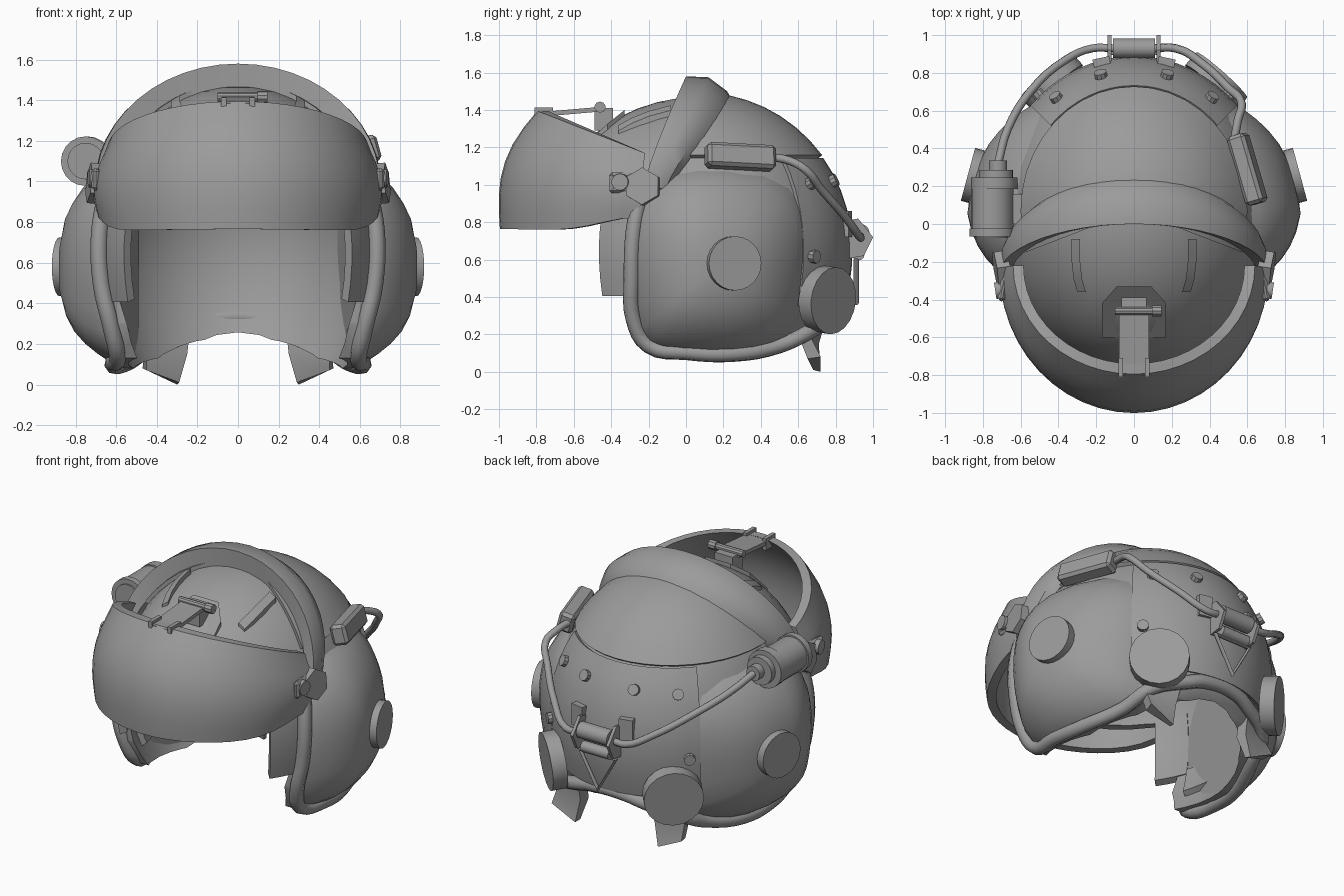
import bpy, bmesh
from math import sin, cos, sqrt, radians as R
from mathutils import Vector, Matrix

if "Cube" in bpy.data.objects:
    bpy.data.objects.remove(bpy.data.objects["Cube"])

RX, YC, ZC, RB, RF = 0.73, 0.07, 0.65, 0.8, 0.86
grey = bpy.data.materials.new('dark_grey')
grey.diffuse_color = (0.33, 0.33, 0.33, 1)
grey.use_nodes = True
grey.node_tree.nodes["Principled BSDF"].inputs["Base Color"].default_value = grey.diffuse_color

def surf(az, el, k=1.0):
    """Point on the skull surface; az measured from the back, el upward (degrees)."""
    a, e = R(az), R(el)
    return Vector((k*RX*sin(a)*cos(e), YC + k*(RB if cos(a) > 0 else RF)*cos(a)*cos(e),
                   ZC + k*(0.82 if e > 0 else 0.95)*sin(e)))

def shell_x(y, z):
    dy = (y-YC)/(RB if y > YC else RF)
    dz = (z-ZC)/(0.82 if z > ZC else 0.95)
    return RX*sqrt(max(0, 1-dy*dy-dz*dz))

def finish(name, bm, angle=35, recalc=True):
    if recalc:
        bmesh.ops.recalc_face_normals(bm, faces=bm.faces)
    me = bpy.data.meshes.new(name)
    bm.to_mesh(me); bm.free()
    ob = bpy.data.objects.new(name, me)
    bpy.context.collection.objects.link(ob)
    smooth(ob, angle)
    return ob

def select(ob):
    bpy.ops.object.select_all(action='DESELECT')
    ob.select_set(True)
    bpy.context.view_layer.objects.active = ob

def smooth(ob, angle=35):
    select(ob)
    ob.data.materials.clear()
    ob.data.materials.append(grey)
    bpy.ops.object.shade_smooth_by_angle(angle=R(angle))

def loft(name, loops, angle=35):
    """Skin closed loops of equal length."""
    bm = bmesh.new()
    rows = [[bm.verts.new(p) for p in l] for l in loops]
    n = len(rows[0])
    for a, b in zip(rows, rows[1:]):
        for i in range(n):
            bm.faces.new((a[i], a[(i+1) % n], b[(i+1) % n], b[i]))
    bm.faces.new(rows[0]); bm.faces.new(rows[-1])
    return finish(name, bm, angle)

def patch(name, az0, az1, lo, hi, k0, k1, nu=16, nv=6):
    """Thick panel lying on the skull surface."""
    loops = []
    for i in range(nu+1):
        az = az0+(az1-az0)*i/nu
        els = [lo+(hi-lo)*j/nv for j in range(nv+1)]
        loops.append([surf(az, e, k1) for e in els]+[surf(az, e, k0) for e in reversed(els)])
    return loft(name, loops)

def cyl(name, p, axis, r, d, n=20):
    bm = bmesh.new()
    m = Matrix.Translation(p) @ Vector(axis).to_track_quat('Z', 'Y').to_matrix().to_4x4()
    bmesh.ops.create_cone(bm, cap_ends=True, segments=n, radius1=r, radius2=r, depth=d, matrix=m)
    return finish(name, bm)

def box(name, p, size, rot=(0, 0, 0), bevel=0.0):
    bm = bmesh.new()
    bmesh.ops.create_cube(bm, size=1)
    bmesh.ops.scale(bm, vec=size, verts=bm.verts)
    if bevel:
        bmesh.ops.bevel(bm, geom=bm.edges[:], offset=bevel, segments=1, affect='EDGES')
    for ax, a in zip('XYZ', rot):
        bmesh.ops.rotate(bm, matrix=Matrix.Rotation(R(a), 3, ax), verts=bm.verts)
    bmesh.ops.translate(bm, vec=p, verts=bm.verts)
    return finish(name, bm)

def tube(name, pts, r, kind='BEZIER', cyclic=False):
    cu = bpy.data.curves.new(name, 'CURVE')
    cu.dimensions, cu.bevel_depth, cu.bevel_resolution, cu.resolution_u, cu.use_fill_caps = '3D', r, 2, 4, True
    sp = cu.splines.new(kind)
    dots = sp.bezier_points if kind == 'BEZIER' else sp.points
    dots.add(len(pts)-1)
    for b, p in zip(dots, pts):
        if kind == 'BEZIER':
            b.co, b.handle_left_type, b.handle_right_type = p, 'AUTO', 'AUTO'
        else:
            b.co = (*p, 1)
    sp.use_cyclic_u = cyclic
    ob = bpy.data.objects.new(name, cu)
    bpy.context.collection.objects.link(ob)
    select(ob)
    bpy.ops.object.convert(target='MESH')
    smooth(bpy.context.view_layer.objects.active, 50)

# Skull shell: hollow ellipsoid (inner faces flipped) cut by a side-view profile
bm = bmesh.new()
for k in (0.94, 1.0):
    for v in bmesh.ops.create_uvsphere(bm, u_segments=36, v_segments=24, radius=1)['verts']:
        x, y, z = v.co
        v.co = (k*RX*x, YC+k*(RB if y > 0 else RF)*y, ZC+k*(0.82 if z > 0 else 0.95)*z)
    if k < 1:
        bmesh.ops.reverse_faces(bm, faces=bm.faces[:])
shell = finish('skull_shell', bm, recalc=False)
cut = [(-1.3, 0.82), (-0.45, 0.82), (-0.28, 0.8), (-0.3, 0.3), (-0.22, 0.13), (0.2, 0.08), (0.5, 0.13),
       (0.7, 0.22), (0.84, 0.34), (1.1, 0.36), (1.1, -0.6), (-1.3, -0.6)]
cutter = loft('opening_cutter', [[(x, y, z) for y, z in cut] for x in (-1.2, 1.2)])
cutter.hide_render = True
mod = shell.modifiers.new('cut', 'BOOLEAN')
mod.operation, mod.object = 'DIFFERENCE', cutter
select(shell)
bpy.ops.object.modifier_apply(modifier='cut')
bpy.data.objects.remove(cutter)
smooth(shell)

# Rubber edge trim round cheeks and nape
side = [(-0.24, 0.95), (-0.28, 0.75), (-0.29, 0.5), (-0.28, 0.28), (-0.2, 0.14), (0, 0.105), (0.25, 0.095), (0.5, 0.14)]
half = [(shell_x(y, z)+0.02, y, z) for y, z in side] + [(0.43, 0.67, 0.22), (0.24, 0.77, 0.29), (0.12, 0.8, 0.325)]
tube('edge_trim', half+[(-x, y, z) for x, y, z in reversed(half)], 0.043)

# Raised skull panels
patch('crown_cover', -108, 108, 37, 86, 0.98, 1.03, 24, 7)
patch('rear_plate', -47, 47, -18, 36, 0.98, 1.025, 16, 8)

# Crown band
band = []
for i in range(25):
    a = R(-90+180*i/24)
    s, c = sin(a), cos(a)
    yf = -0.23+0.23*c**1.2
    band.append([(0.64*s, yf, 0.93+0.49*c), (0.70*s, yf, 0.98+0.60*c), (0.705*s, yf+0.07+0.05*c, 0.98+0.595*c),
                 (0.68*s, yf+0.12+0.1*c, 0.98+0.52*c), (0.64*s, yf+0.13+0.13*c, 0.96+0.47*c)])
loft('crown_band', band)

# Raised visor
def visor_pt(a, v, t):
    s, c = sin(a), cos(a)
    b = 0.045*sin(3.1416*min(1, v*1.05))
    low = 0.745+0.02*c+0.08*abs(s)**14
    return ((0.69-0.05*v+b-t)*s, -0.25+0.03*v-(0.745-0.17*v**3+b*0.5-t)*c, low+(1.17+0.225*c-low)*v)
vis = []
for i in range(25):
    a = R(-90+180*i/24)
    vs = [j/7 for j in range(8)]
    vis.append([visor_pt(a, v, 0) for v in vs]+[visor_pt(a, v, 0.055) for v in reversed(vs)])
loft('visor', vis)

# Visor latch on the brow
def dome_z(x, y):
    return ZC+0.82*sqrt(1-(x/RX)**2-((y-YC)/RF)**2)
pl = [(-.17, -.6), (.17, -.6), (.17, -.42), (.09, -.33), (-.09, -.33), (-.17, -.42)]
loft('latch_plate', [[(x, y, dome_z(x, y)+h) for x, y in pl] for h in (-0.03, 0.03)])
box('latch_arm', (0, -0.62, 1.39), (0.16, 0.36, 0.025), (5, 0, 0))
box('latch_block', (0, -0.44, 1.35), (0.13, 0.1, 0.12))
cyl('latch_barrel', (0.02, -0.46, 1.415), (1, 0, 0), 0.022, 0.24, 10)
cyl('latch_knob', (0.12, -0.46, 1.415), (1, 0, 0), 0.03, 0.05, 10)
for x in (-0.07, 0.07):
    box('latch_claw', (x, -0.76, 1.375), (0.025, 0.1, 0.075))

# Ear outline (side view), corner-cut once
outline = [(-0.26, 0.9), (-0.12, 1.05), (0.12, 1.09), (0.52, 1.04), (0.66, 0.82), (0.63, 0.5), (0.6, 0.2),
           (0.42, 0.12), (0.2, 0.09), (-0.1, 0.1), (-0.25, 0.17), (-0.28, 0.4), (-0.29, 0.65)]
soft = []
for p, q in zip(outline, outline[1:]+outline[:1]):
    soft += [tuple(p[i]*(1-f)+q[i]*f for i in (0, 1)) for f in (0.25, 0.75)]

for s in (-1, 1):
    # Ear bulge with round cap
    rings = []
    for t in (0.08, 0.3, 0.5, 0.65, 0.78, 0.88, 0.95, 1.0):
        ring = []
        for y, z in soft:
            h = (1-t**2.6)**0.78
            yy, x0 = 0.2+(y-0.2)*t, shell_x(y, z)-0.01
            top = 0.89-0.22*max(0, yy-0.06)
            ring.append((s*(x0+(top-x0)*h), yy, 0.57+(z-0.57)*t))
        rings.append(ring)
    loft('ear_bulge', rings)
    cyl('ear_cap', (s*0.85, 0.255, 0.58), (s*0.96, 0.26, 0), 0.145, 0.06, 24)
    # Visor pivot
    cyl('pivot_bracket', (s*0.70, -0.23, 0.99), (s, -0.15, 0.1), 0.1, 0.07, 6)
    box('pivot_tab', (s*0.69, -0.33, 1.01), (0.04, 0.16, 0.11), (0, 0, s*10), 0.015)
    cyl('pivot_knob', (s*0.71, -0.35, 1.015), (s, -0.15, 0), 0.045, 0.05, 14)
    # Brow strips
    loft('brow_strip', [[(s*(x+dx), y, dome_z(x, y)+h) for x, h in
                         ((0.265, -0.02), (0.265, 0.025), (0.31, 0.02), (0.31, -0.02))]
                        for y, dx in ((-0.08, 0.02), (-0.2, 0.02), (-0.29, 0.01), (-0.36, -0.01))])
    # Inner cheek pads
    patch('temple_pad', s*113, s*129, -15, 14, 0.93, 0.99, 5, 5)
    patch('cheek_pad', s*96, s*112, -28, -15, 0.89, 0.95, 5, 4)
    # Nape discs and straps
    cyl('nape_disc', (s*0.435, 0.755, 0.385), (s*0.66, 0.74, -0.1), 0.18, 0.09, 20)
    loft('nape_strap', [[(s*x, y, z) for x, y, z in l] for l in (
        [(0.24, 0.68, 0.24), (0.44, 0.6, 0.22), (0.47, 0.66, 0.25), (0.26, 0.74, 0.25)],
        [(0.25, 0.65, 0.15), (0.45, 0.61, 0.17), (0.46, 0.67, 0.18), (0.27, 0.71, 0.15)],
        [(0.29, 0.68, 0.01), (0.45, 0.65, 0.07), (0.47, 0.72, 0.08), (0.3, 0.72, 0.0)])])
    # Rear screws
    for az, el in ((15, 26), (37, 25), (42, -2)):
        p = surf(s*az, el, 1.02)
        cyl('rear_screw', p, p-Vector((0, YC, ZC)), 0.035, 0.06, 10)
    # Rear connector brackets
    loft('rear_bracket', [[(s*x, y, z) for y, z in
                           ((0.83, 0.8), (0.92, 0.82), (1.0, 0.72), (0.95, 0.62), (0.83, 0.6))] for x in (0.12, 0.14)])
    box('bracket_foot', (s*0.17, 0.85, 0.79), (0.09, 0.06, 0.14), (0, 0, -s*12))

# Rear connector barrels and hanging frame
cyl('connector_barrel', (0, 0.93, 0.74), (1, 0, 0), 0.052, 0.22, 16)
cyl('connector_pin', (0, 0.92, 0.63), (1, 0, 0), 0.035, 0.2, 12)
tube('hanging_frame', [(-0.13, 0.91, 0.6), (0.13, 0.91, 0.6), (0, 0.91, 0.37)], 0.014, 'POLY', True)

# Side lamp and its cable
for part, x, y, r, d in (('body', -0.75, 0.07, 0.112, 0.26), ('rim', -0.75, -0.045, 0.122, 0.04),
                         ('lens', -0.75, -0.06, 0.09, 0.03), ('flange', -0.74, 0.215, 0.122, 0.06),
                         ('neck', -0.73, 0.26, 0.09, 0.05), ('plug', -0.72, 0.3, 0.048, 0.07)):
    cyl('lamp_'+part, (x, y, 1.1), (0, 1, 0), r, d)
box('lamp_mount', (-0.65, 0.08, 1.08), (0.12, 0.16, 0.08))
tube('lamp_cable', [(-0.72, 0.32, 1.1), (-0.67, 0.5, 1.03), (-0.55, 0.7, 0.93), (-0.36, 0.87, 0.8),
                    (-0.22, 0.93, 0.73), (-0.1, 0.93, 0.73)], 0.022)

# Battery box and its cable
box('battery_box', (0.6, 0.29, 1.15), (0.1, 0.38, 0.13), (-3, -15, 17), 0.018)
tube('battery_cable', [(0.53, 0.44, 1.15), (0.55, 0.55, 1.13), (0.57, 0.64, 1.08), (0.5, 0.72, 0.98),
                       (0.36, 0.85, 0.83), (0.22, 0.93, 0.72), (0.1, 0.93, 0.73)], 0.022)
